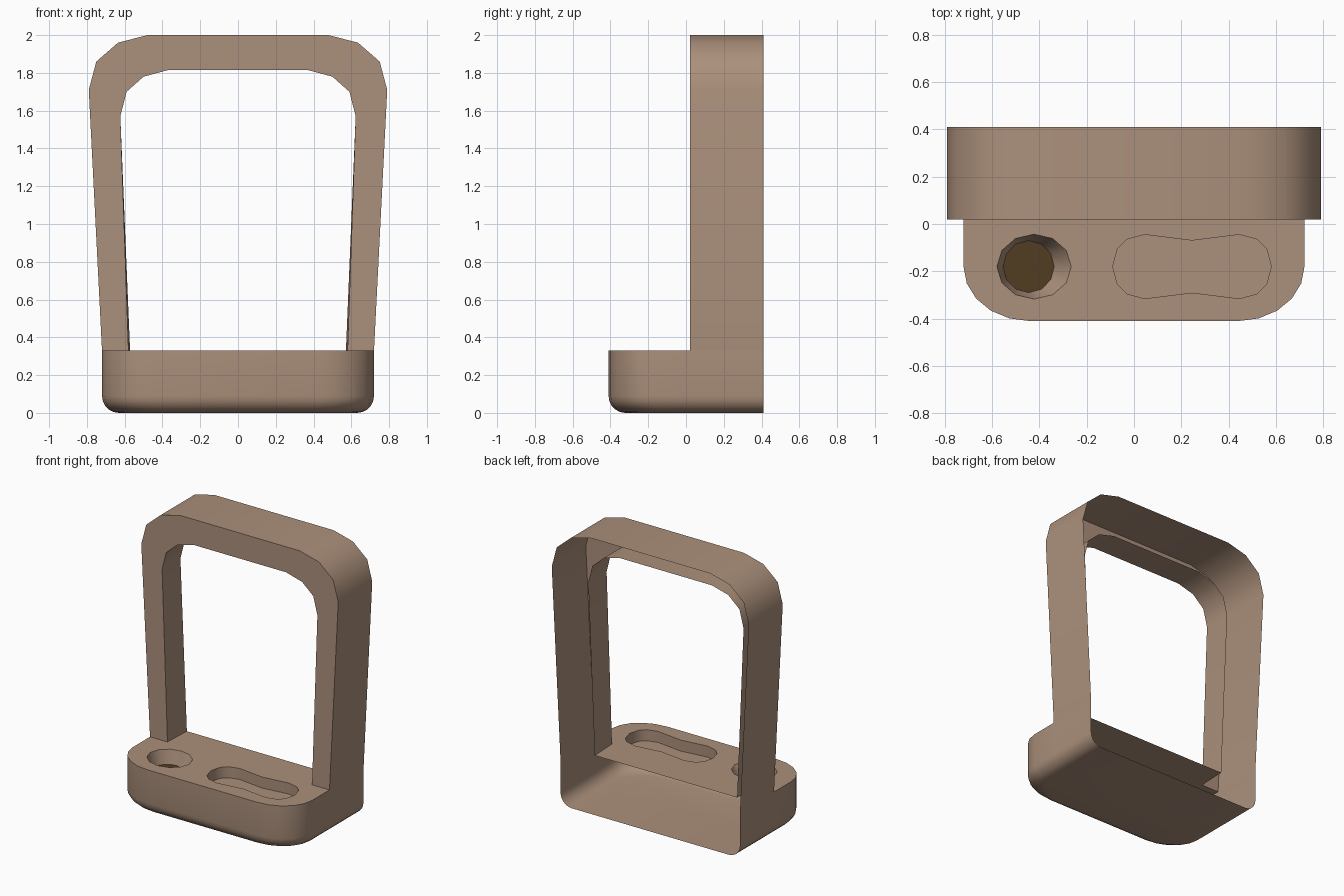
import bpy, bmesh
from math import sin, cos, pi, radians
from mathutils import Vector

cube = bpy.data.objects.get("Cube")
if cube:
    bpy.data.objects.remove(cube, do_unlink=True)


def material(name, rgb):
    m = bpy.data.materials.new(name)
    m.use_nodes = True
    m.diffuse_color = (*rgb, 1)
    m.node_tree.nodes["Principled BSDF"].inputs["Base Color"].default_value = (*rgb, 1)
    return m


tan = material("warm tan", (0.41, 0.28, 0.20))
brown = material("dark brown", (0.085, 0.048, 0.015))


def ring(bm, pts):
    return [bm.verts.new(p) for p in pts]


def bridge(bm, a, b, closed=False):
    n = len(a)
    for i in range(n if closed else n - 1):
        j = (i + 1) % n
        bm.faces.new((a[i], a[j], b[j], b[i]))


def finish(bm, name, mat, angle=40):
    me = bpy.data.meshes.new(name)
    bm.to_mesh(me)
    bm.free()
    me.materials.append(mat)
    ob = bpy.data.objects.new(name, me)
    bpy.context.collection.objects.link(ob)
    bpy.ops.object.select_all(action='DESELECT')
    ob.select_set(True)
    bpy.context.view_layer.objects.active = ob
    bpy.ops.object.shade_smooth_by_angle(angle=radians(angle))
    return ob


def mirrored(half):
    return half + [(-x, v) for x, v in reversed(half)]


BACK, FRAME_FRONT, LIP_BACK, FRONT = 0.41, 0.02, 0.23, -0.41
TRAY_X, TRAY_TOP, ROUND = 0.72, 0.33, 0.09

# Rounded front half of the tray outline, from the frame plane forward
corner = [(0.44 + 0.28 * cos(t), -0.18 - 0.23 * sin(t))
          for t in (k * pi / 10 for k in range(6))]
front_path = mirrored([(TRAY_X, FRAME_FRONT)] + corner)

# Tray shell: open at the back, with a rounded lower edge
bm = bmesh.new()
path = [(TRAY_X, BACK)] + front_path + [(-TRAY_X, BACK)]


def inset_ring(inset, z):
    return ring(bm, [(x * (1 - inset / TRAY_X),
                      BACK - (BACK - y) * (1 - inset / (BACK - FRONT)), z)
                     for x, y in path])


last = inset_ring(0, TRAY_TOP)
for k in range(6):
    t = k * pi / 10
    nxt = inset_ring(ROUND * (1 - cos(t)), ROUND * (1 - sin(t)))
    bridge(bm, last, nxt)
    last = nxt
bm.faces.new(last)
finish(bm, "tray_shell", tan)

# Frame outlines, right half from the tray up to the top
outer = mirrored([(TRAY_X, TRAY_TOP), (0.79, 1.71), (0.75, 1.86), (0.635, 1.96), (0.48, 2.0)])
inner = mirrored([(0.58, TRAY_TOP), (0.623, 1.57), (0.59, 1.70), (0.50, 1.78), (0.37, 1.815)])
inner_back = [(x * 0.985 if z == TRAY_TOP else x, z) for x, z in inner]

# Frame: outer wall, front band and a shallower inner lip, hollow at the back
bm = bmesh.new()
rows = [ring(bm, [(x, y, z) for x, z in outline]) for outline, y in
        ((outer, BACK), (outer, FRAME_FRONT), (inner, FRAME_FRONT), (inner_back, LIP_BACK))]
for a, b in zip(rows, rows[1:]):
    bridge(bm, a, b)
finish(bm, "handle_frame", tan)

# Pocket outlines, counter-clockwise
PY = -0.18


def ellipse(cx, rx, ry, n=12):
    return [(cx + rx * cos(2 * pi * k / n), PY + ry * sin(2 * pi * k / n)) for k in range(n)]


cup_rim = ellipse(-0.422, 0.157, 0.137)
cup_base = ellipse(-0.445, 0.108, 0.110)

# Peanut-shaped slot: quarter outline reflected both ways about its centre
SX = 0.245
quarter = [(0.335, 0), (0.315, 0.075), (0.275, 0.115), (0.20, 0.135), (0, 0.11)]
upper = quarter + [(-x, y) for x, y in reversed(quarter[:-1])]
slot = [(SX + x, PY + y) for x, y in upper + [(-x, -y) for x, y in upper[1:-1]]]

# Tray top with two sunken pockets and the lower lip of the frame
bm = bmesh.new()
lip_x = inner[0][0]
outline = front_path + [(-lip_x, FRAME_FRONT), (-lip_x * 0.985, LIP_BACK),
                        (lip_x * 0.985, LIP_BACK), (lip_x, FRAME_FRONT)]
loops = [ring(bm, [(x, y, TRAY_TOP) for x, y in pts]) for pts in (outline, cup_rim, slot)]
edges = [bm.edges.new((lp[i], lp[(i + 1) % len(lp)])) for lp in loops for i in range(len(lp))]
bmesh.ops.triangle_fill(bm, edges=edges, use_beauty=True, normal=Vector((0, 0, 1)))
for rim, base, depth in ((loops[1], cup_base, 0.10), (loops[2], slot, 0.08)):
    bottom = ring(bm, [(x, y, TRAY_TOP - depth) for x, y in base])
    bridge(bm, rim, bottom, closed=True)
    if base is slot:
        bm.faces.new(bottom)
finish(bm, "tray_top", tan, 35)

# Dark disc at the bottom of the round pocket
bm = bmesh.new()
bm.faces.new(ring(bm, [(x, y, TRAY_TOP - 0.10) for x, y in cup_base]))
finish(bm, "cup_disc", brown)
